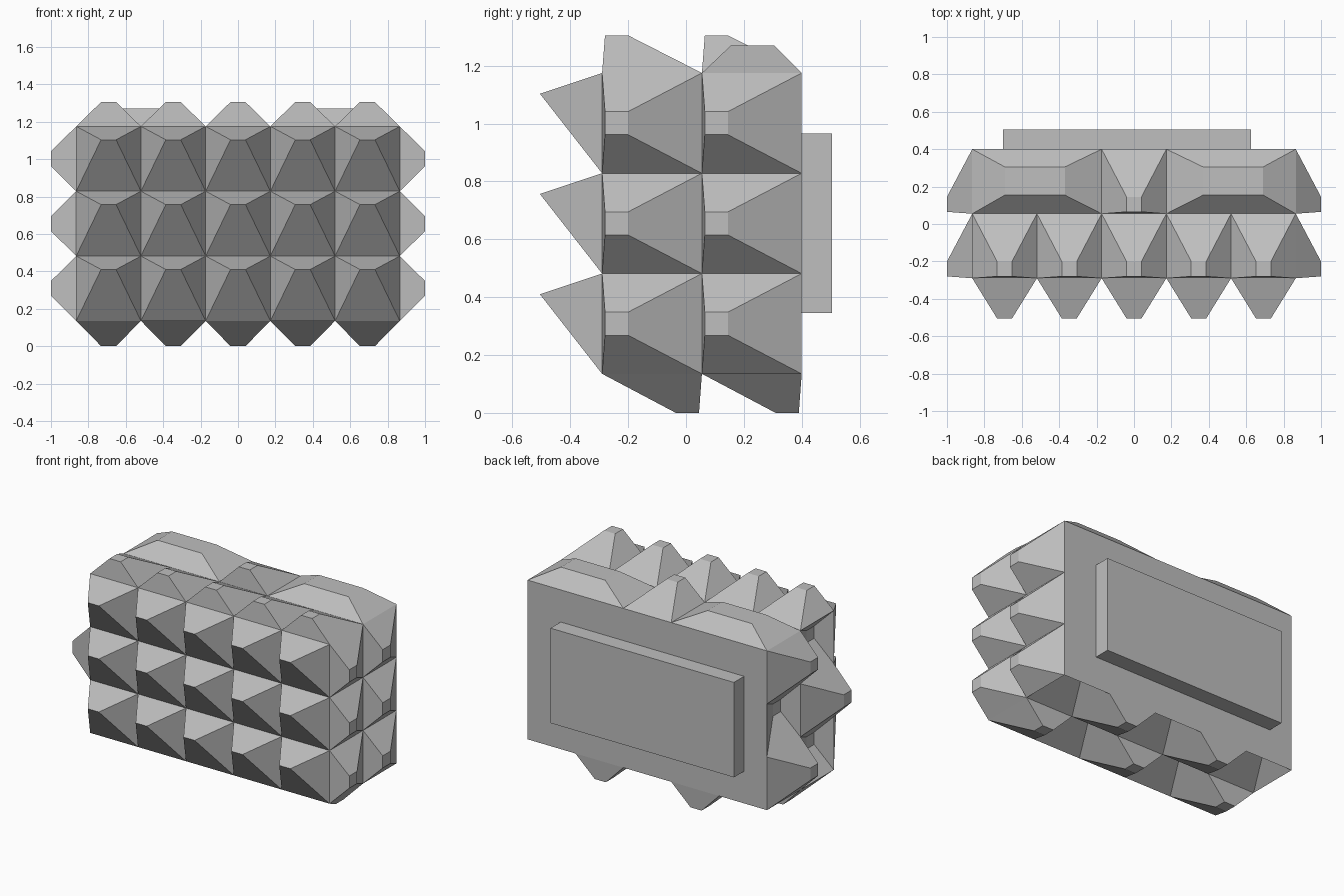
import bpy
import bmesh
from mathutils import Vector

cube = bpy.data.objects.get("Cube")
if cube:
    bpy.data.objects.remove(cube, do_unlink=True)

grey = bpy.data.materials.new("mid_grey")
grey.use_nodes = True
colour = (0.52, 0.52, 0.52, 1)
grey.diffuse_color = colour
grey.node_tree.nodes["Principled BSDF"].inputs["Base Color"].default_value = colour

# Block limits, cell size and stud measures
X, Y0, Y1, Z0, Z1 = 0.865, -0.29, 0.40, 0.135, 1.175
CX, CY, CZ = 2 * X / 5, (Y1 - Y0) / 2, (Z1 - Z0) / 3
RISE, TIP, LIP = 0.135, 0.04, 0.01


def finish(name, bm):
    bmesh.ops.remove_doubles(bm, verts=bm.verts, dist=0.0005)
    bmesh.ops.recalc_face_normals(bm, faces=bm.faces)
    mesh = bpy.data.meshes.new(name)
    bm.to_mesh(mesh)
    bm.free()
    mesh.materials.append(grey)
    obj = bpy.data.objects.new(name, mesh)
    bpy.context.collection.objects.link(obj)


def rect(a0, a1, b0, b1):
    return [(a0, b0), (a1, b0), (a1, b1), (a0, b1)]


def stud(bm, base, tip, place, level, top):
    """Frustum walls and cap over a rectangular cell; place maps (a, b, height)."""
    low = [bm.verts.new(place(a, b, level)) for a, b in base]
    high = [bm.verts.new(place(a, b, top)) for a, b in tip]
    for i in range(4):
        j = (i + 1) % 4
        bm.faces.new((low[i], low[j], high[j], high[i]))
    bm.faces.new(high)


def on_z(a, b, h):
    return Vector((a, b, h))


def on_x(a, b, h):
    return Vector((h, a, b))


bm = bmesh.new()

# Top and bottom studs; the underside alternates studs and pits
for row in range(2):
    y = Y0 + row * CY
    for col in range(5):
        x = -X + col * CX
        mid = x + CX / 2
        base = rect(x, x + CX, y, y + CY)
        if row == 0 or col == 2:
            tip = rect(mid - TIP, mid + TIP, y + LIP, y + LIP + 2 * TIP)
            stud(bm, base, tip, on_z, Z1, Z1 + RISE - 0.005)
        tip = rect(mid - TIP, mid + TIP, y + CY - LIP - 2 * TIP, y + CY - LIP)
        sign = -1 if (row + col) % 2 == 0 else 1
        stud(bm, base, tip, on_z, Z0, Z0 + sign * RISE)

# Wide studs on the rear of the top
for s in (-1, 1):
    base = rect(s * X, s * CX / 2, Y0 + CY, Y1)
    tip = rect(s * 0.69, s * 0.37, 0.155, 0.305)
    stud(bm, base, tip, on_z, Z1, 1.27)

# Side studs; the right side alternates studs and pits
for row in range(3):
    z = Z0 + row * CZ
    mid = z + CZ / 2
    for col in range(2):
        y = Y0 + col * CY
        base = rect(y, y + CY, z, z + CZ)
        tip = rect(y + LIP, y + LIP + 2 * TIP, mid - TIP, mid + TIP)
        stud(bm, base, tip, on_x, X, X + RISE)
        out = 1 if (row + col) % 2 == 1 else -1
        stud(bm, base, tip, on_x, -X, -X - out * RISE)

# Front spikes, each ending in a short edge near the top of its cell
for row in range(3):
    z = Z0 + row * CZ
    for col in range(5):
        x = -X + col * CX
        mid = x + CX / 2
        bl, br, tr, tl = [bm.verts.new((a, Y0, b)) for a, b in rect(x, x + CX, z, z + CZ)]
        el, er = [bm.verts.new((mid + s * TIP, -0.505, z + 0.275)) for s in (-1, 1)]
        for face in ((bl, br, er, el), (br, tr, er), (tr, tl, el, er), (tl, bl, el)):
            bm.faces.new(face)

# Flat back wall
bm.faces.new([bm.verts.new((a, Y1, b)) for a, b in rect(-X, X, Z0, Z1)])
finish("studded_block", bm)

# Rear plate
bm = bmesh.new()
bmesh.ops.create_cube(bm, size=1)
for v in bm.verts:
    v.co = Vector((v.co.x * 1.325 - 0.0375, v.co.y * 0.105 + 0.4525, v.co.z * 0.62 + 0.655))
finish("rear_plate", bm)
